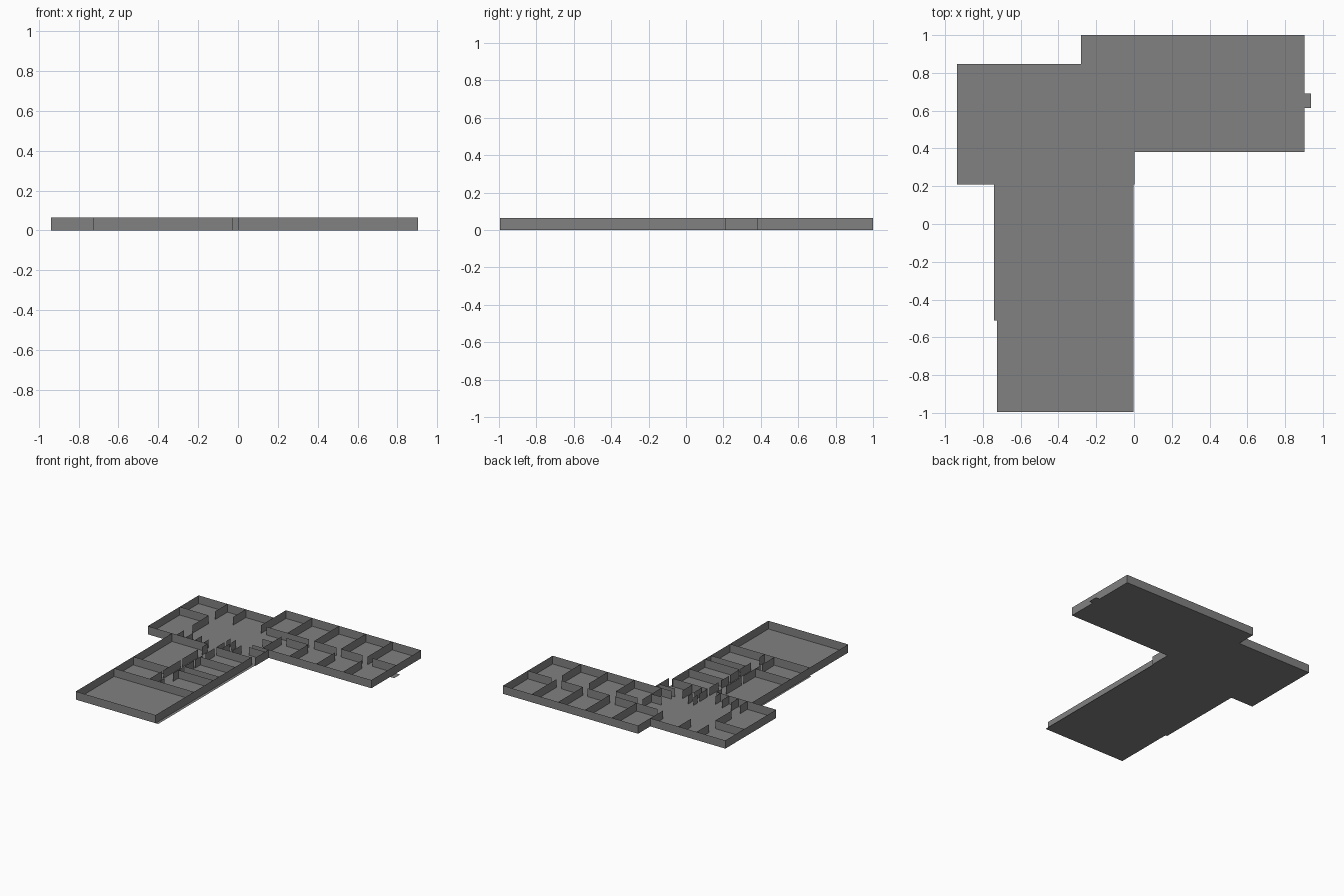
import bpy, bmesh

H = 0.065
GREY = bpy.data.materials.new("dark_grey")
GREY.diffuse_color = (0.22, 0.22, 0.22, 1)


def make(name, quads):
    bm = bmesh.new()
    for q in quads:
        bm.faces.new([bm.verts.new(p) for p in q])
    bmesh.ops.remove_doubles(bm, verts=bm.verts, dist=1e-5)
    me = bpy.data.meshes.new(name)
    bm.to_mesh(me)
    bm.free()
    me.materials.append(GREY)
    ob = bpy.data.objects.new(name, me)
    bpy.context.collection.objects.link(ob)


def floor(name, *rects):
    make(name, [[(a, b, 0), (c, b, 0), (c, d, 0), (a, d, 0)] for a, b, c, d in rects])


def walls(name, segs):
    make(name, [[(a, b, 0), (c, d, 0), (c, d, H), (a, b, H)] for a, b, c, d in segs])


def along_x(y, *spans):
    return [(a, y, b, y) for a, b in spans]


def along_y(x, *spans):
    return [(x, a, x, b) for a, b in spans]


# Floors
floor("east_wing_floor", (-0.28, 0.69, 0.903, 1.0), (-0.05, 0.38, 0.903, 0.69))
floor("lobby_floor", (-0.938, 0.38, -0.28, 0.847), (-0.28, 0.38, -0.05, 0.69),
      (-0.938, 0.21, 0.003, 0.38))
floor("south_wing_floor", (-0.74, -0.51, -0.003, 0.21))
floor("hall_floor", (-0.725, -0.995, -0.003, -0.51))
floor("doorstep", (0.903, 0.615, 0.938, 0.69))

# East wing: outer shell, room dividers, corridor walls with door gaps
walls("east_wing_shell",
      along_x(1.0, (-0.28, 0.903)) + along_y(-0.28, (0.69, 1.0))
      + along_y(0.903, (0.38, 1.0)) + along_x(0.38, (-0.14, 0.903)))
walls("east_wing_dividers",
      [s for x in (-0.05, 0.185, 0.42, 0.652) for s in along_y(x, (0.69, 1.0))]
      + [s for x in (-0.05, 0.185, 0.42, 0.655) for s in along_y(x, (0.38, 0.615))])
walls("east_corridor_walls",
      along_x(0.69, (-0.235, 0.14), (0.185, 0.38), (0.42, 0.61), (0.695, 0.903))
      + along_x(0.615, (-0.005, 0.185)))

# Lobby: shell, small rooms and stalls
walls("lobby_shell",
      along_x(0.847, (-0.938, -0.28)) + along_y(-0.938, (0.21, 0.847))
      + along_x(0.21, (-0.938, -0.415)) + along_y(0.003, (0.21, 0.38)))
walls("lobby_rooms",
      along_y(-0.685, (0.69, 0.847), (0.41, 0.61)) + along_y(-0.525, (0.69, 0.847))
      + along_x(0.61, (-0.938, -0.685))
      + along_x(0.505, (-0.14, -0.05)) + along_x(0.335, (-0.14, 0.003)))
walls("lobby_stalls",
      [s for x in (-0.685, -0.605, -0.525) for s in along_y(x, (0.21, 0.3))]
      + along_y(-0.45, (0.21, 0.275))
      + [s for x in (-0.33, -0.285) for s in along_y(x, (0.325, 0.38), (0.21, 0.3))]
      + along_y(-0.2, (0.21, 0.33)))

# South wing: shell, corridor walls, cross walls
walls("south_wing_shell",
      along_y(-0.725, (-0.51, 0.21)) + along_x(-0.515, (-0.725, -0.025))
      + along_y(-0.025, (-0.995, 0.21)))
walls("south_corridor_walls",
      along_y(-0.415, (0.14, 0.21), (-0.1, 0.095), (-0.34, -0.13), (-0.51, -0.36))
      + along_y(-0.33, (0.065, 0.175), (-0.065, 0.025), (-0.19, -0.08),
                (-0.34, -0.21), (-0.51, -0.45)))
walls("south_cross_walls",
      along_x(-0.275, (-0.725, -0.415))
      + [s for y in (0.2, 0.0, -0.2, -0.275) for s in along_x(y, (-0.33, -0.025))])

# Hall shell
walls("hall_shell", along_x(-0.995, (-0.725, -0.025)) + along_y(-0.725, (-0.995, -0.51)))
